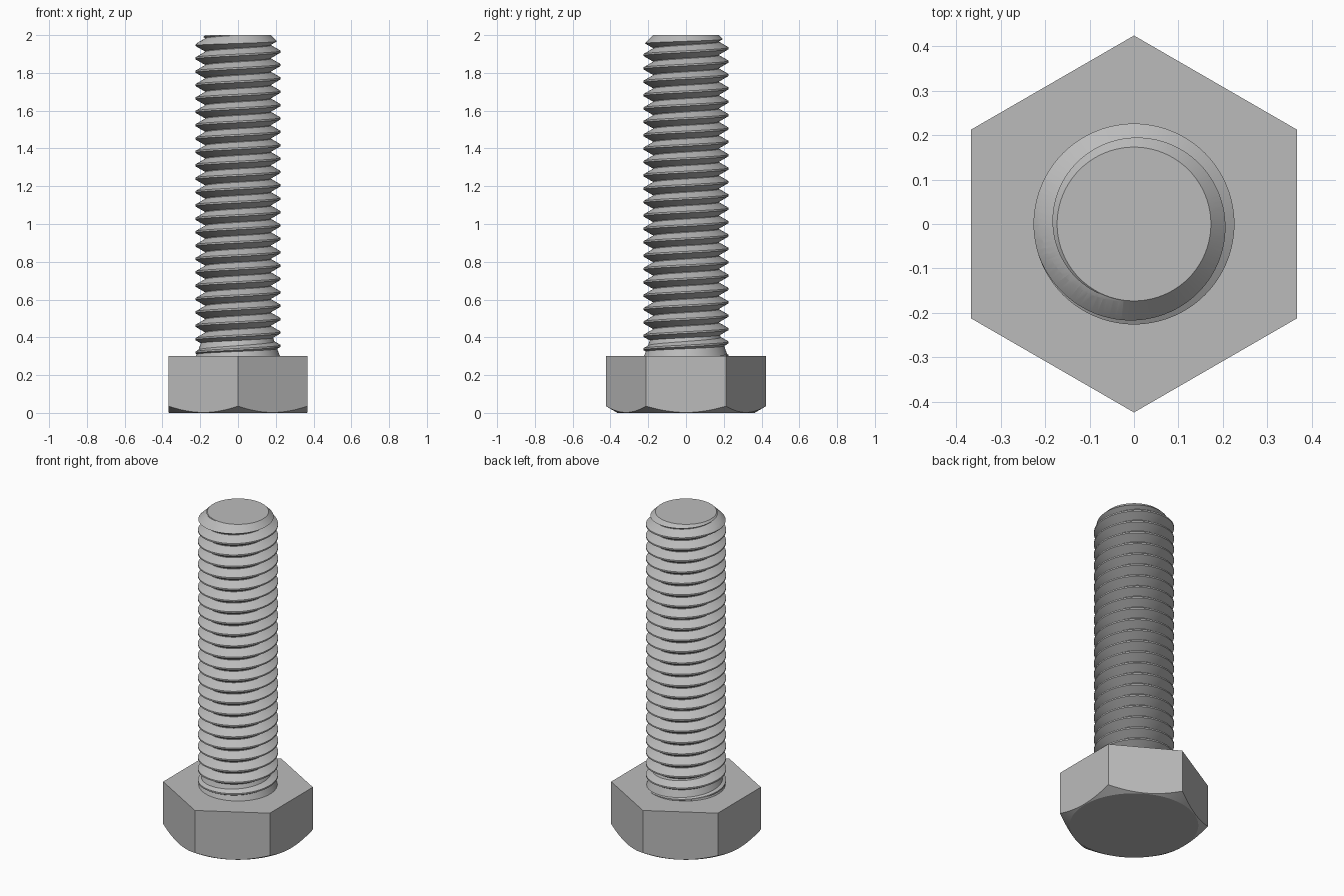
import bpy, bmesh, math

PITCH, CREST, ROOT = 0.0708, 0.226, 0.175
HEAD_TOP, TIP = 0.30, 2.0
TAU = math.tau

if "Cube" in bpy.data.objects:
    bpy.data.objects.remove(bpy.data.objects["Cube"], do_unlink=True)

steel = bpy.data.materials.new("grey steel")
steel.use_nodes = True
GREY = (0.5, 0.5, 0.5, 1.0)
steel.diffuse_color = GREY
steel.node_tree.nodes["Principled BSDF"].inputs["Base Color"].default_value = GREY


def finish(name, bm):
    bmesh.ops.recalc_face_normals(bm, faces=bm.faces)
    mesh = bpy.data.meshes.new(name)
    bm.to_mesh(mesh)
    bm.free()
    mesh.materials.append(steel)
    obj = bpy.data.objects.new(name, mesh)
    bpy.context.collection.objects.link(obj)
    return obj


def turned(name, profile, sides):
    """Closed solid turned about z from (radius, height) points, with flat ends."""
    bm = bmesh.new()
    rings = [[bm.verts.new((r * math.sin(TAU * i / sides), r * math.cos(TAU * i / sides), z))
              for i in range(sides)] for r, z in profile]
    for low, high in zip(rings, rings[1:]):
        for i in range(sides):
            j = (i + 1) % sides
            bm.faces.new((low[i], low[j], high[j], high[i]))
    bm.faces.new(rings[0])
    bm.faces.new(rings[-1])
    return finish(name, bm)


def threaded_rod(name, bottom, top, sides):
    """Right-handed helical rod, closed at both ends by a fan."""
    flank = (CREST - ROOT) * math.tan(math.radians(30))
    half = PITCH / 16
    tooth = [(-half - flank, ROOT), (-half, CREST), (half, CREST), (half + flank, ROOT)]
    n = len(tooth)
    bm = bmesh.new()
    cache = {}

    def vert(i, k):
        key = (i % sides, k + n * (i // sides))
        if key not in cache:
            i, k = key
            dz, r = tooth[k % n]
            a = TAU * i / sides
            z = bottom + (k // n + i / sides) * PITCH + dz
            cache[key] = bm.verts.new((r * math.cos(a), r * math.sin(a), z))
        return cache[key]

    for k in range(n * round((top - bottom) / PITCH)):
        for i in range(sides):
            bm.faces.new((vert(i, k), vert(i + 1, k), vert(i + 1, k + 1), vert(i, k + 1)))
    middle = (bottom + top) / 2
    rims = [e for e in bm.edges if e.is_boundary]
    for is_top in (False, True):
        tip = bm.verts.new((0, 0, top + 0.2 if is_top else bottom - 0.2))
        for e in rims:
            if (e.verts[0].co.z > middle) == is_top:
                bm.faces.new((e.verts[0], e.verts[1], tip))
    return finish(name, bm)


def smooth(obj):
    bpy.ops.object.select_all(action="DESELECT")
    obj.select_set(True)
    bpy.context.view_layer.objects.active = obj
    bpy.ops.object.shade_smooth_by_angle(angle=math.radians(25))


def keep_inside(obj, envelope):
    """Trim a part to its turned envelope, then discard the envelope."""
    envelope.hide_render = True
    mod = obj.modifiers.new("trim", "BOOLEAN")
    mod.operation, mod.solver, mod.object = "INTERSECT", "EXACT", envelope
    bpy.context.view_layer.objects.active = obj
    bpy.ops.object.modifier_apply(modifier=mod.name)
    bpy.data.objects.remove(envelope, do_unlink=True)


# Hexagonal head, its underside corners chamfered by a shallow cone
head = turned("hex_head", [(0.424, -0.05), (0.424, HEAD_TOP)], 6)
keep_inside(head, turned("head_envelope", [(0.363, 0), (0.54, 0.104), (0.54, 0.4)], 128))
smooth(head)

# Threaded shank with a chamfered tip
crest_at_x = 1.9126
start = crest_at_x - 24 * PITCH
shank = threaded_rod("threaded_shank", start, start + 27 * PITCH, 96)
keep_inside(shank, turned("shank_envelope", [(0.25, 0.29), (0.25, TIP - 0.077), (0.173, TIP)], 96))
smooth(shank)

# Tapered neck where the thread runs out against the head
neck = turned("thread_runout", [(CREST, HEAD_TOP - 0.01), (0.222, HEAD_TOP), (0.174, 0.43)], 96)
smooth(neck)
